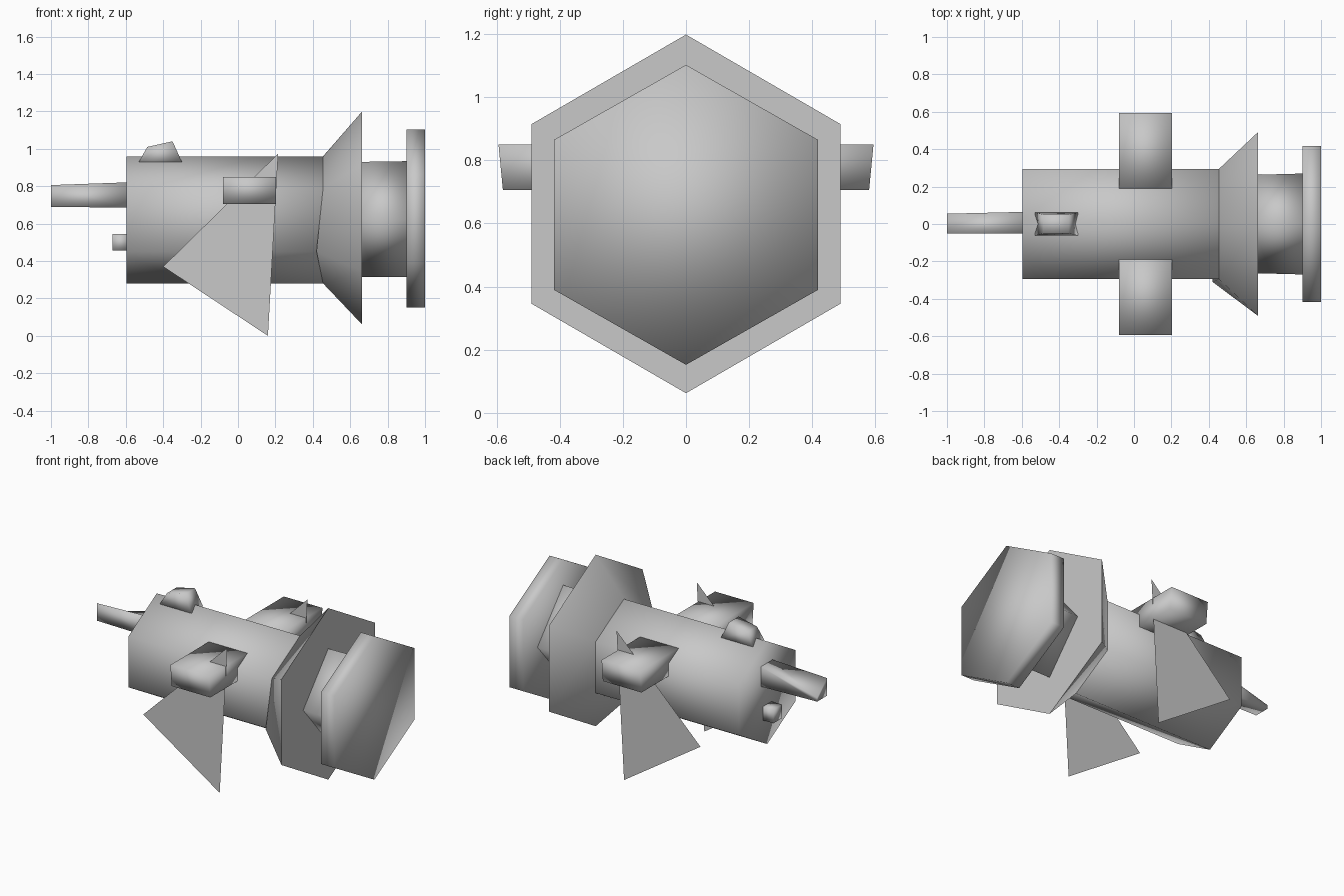
import bpy, bmesh, math

cube = bpy.data.objects.get("Cube")
if cube:
    bpy.data.objects.remove(cube, do_unlink=True)

# One plain grey for every part
GREY = (0.58, 0.58, 0.58, 1.0)
mat = bpy.data.materials.new("plain grey")
mat.use_nodes = True
mat.diffuse_color = GREY
bsdf = next(n for n in mat.node_tree.nodes if n.type == 'BSDF_PRINCIPLED')
bsdf.inputs["Base Color"].default_value = GREY


def finish(name, bm):
    bmesh.ops.recalc_face_normals(bm, faces=bm.faces[:])
    mesh = bpy.data.meshes.new(name)
    bm.to_mesh(mesh)
    bm.free()
    mesh.materials.append(mat)
    obj = bpy.data.objects.new(name, mesh)
    bpy.context.collection.objects.link(obj)
    return obj


def loft(name, first, last, flat_end=False):
    """Join two matching rings of points and cap both ends, smooth shaded."""
    bm = bmesh.new()
    a = [bm.verts.new(p) for p in first]
    b = [bm.verts.new(p) for p in last]
    n = len(a)
    for i in range(n):
        j = (i + 1) % n
        bm.faces.new((a[i], a[j], b[j], b[i])).smooth = True
    bm.faces.new(a[::-1]).smooth = True
    if flat_end:
        # A separate cap keeps its own flat shading
        bm.faces.new([bm.verts.new(p) for p in last]).smooth = False
    else:
        bm.faces.new(b).smooth = True
    return finish(name, bm)


def ring(x, sides, ry, rz, zc):
    """Polygon across the x axis with one corner pointing up."""
    turns = [2 * math.pi * i / sides for i in range(sides)]
    return [(x, ry * math.sin(t), zc + rz * math.cos(t)) for t in turns]


def rect_x(x, y0, y1, z0, z1):
    return [(x, y0, z0), (x, y1, z0), (x, y1, z1), (x, y0, z1)]


def rect_z(x0, x1, y, z0, z1):
    """Rectangle across z, whose height runs from z0 at x0 to z1 at x1."""
    return [(x0, -y, z0), (x1, -y, z1), (x1, y, z1), (x0, y, z0)]


# Six-sided main body, flared collar, four-sided neck and end disc
loft("main_body", ring(-0.595, 6, 0.341, 0.34, 0.62), ring(0.46, 6, 0.341, 0.34, 0.62))

collar_back = ring(0.455, 6, 0.341, 0.34, 0.62)
collar_back[4] = (0.42, -0.31, 0.45)
loft("flared_collar", collar_back, ring(0.662, 6, 0.566, 0.568, 0.63), flat_end=True)

loft("neck", ring(0.65, 4, 0.263, 0.308, 0.622), ring(0.91, 4, 0.27, 0.31, 0.624))
loft("end_disc", ring(0.90, 6, 0.483, 0.475, 0.627), ring(1.0, 6, 0.483, 0.475, 0.627))

# Barrel with one clipped corner at the tip, and the small block below it
barrel_tip = rect_x(-1.0, -0.05, 0.055, 0.69, 0.806)
barrel_tip[2] = (-1.0, 0.055, 0.715)
loft("barrel", barrel_tip, rect_x(-0.58, -0.052, 0.065, 0.685, 0.821))
loft("lower_block", rect_x(-0.672, -0.045, 0.045, 0.455, 0.545),
     rect_x(-0.58, -0.045, 0.045, 0.455, 0.545))

# Raised lump on the top ridge
loft("top_lump", rect_z(-0.53, -0.30, 0.062, 0.93, 0.93),
     rect_z(-0.485, -0.35, 0.05, 1.01, 1.04))

# Side pods and the thin triangular fins that pass through them
for side, s in (("left_side", 1), ("right_side", -1)):
    inner = [(-0.08, s * 0.18, 0.705), (0.203, s * 0.18, 0.705),
             (0.203, s * 0.18, 0.85), (-0.08, s * 0.18, 0.85)]
    outer = [(-0.08, s * 0.58, 0.705), (0.203, s * 0.58, 0.705),
             (0.203, s * 0.594, 0.85), (-0.08, s * 0.594, 0.85)]
    loft(side + "_pod", inner, outer)

    bm = bmesh.new()
    y = s * 0.42
    tri = [bm.verts.new(p) for p in ((-0.40, y, 0.37), (0.16, y, 0.0), (0.215, y, 0.975))]
    bm.faces.new(tri if s < 0 else tri[::-1])
    finish(side + "_fin", bm)
